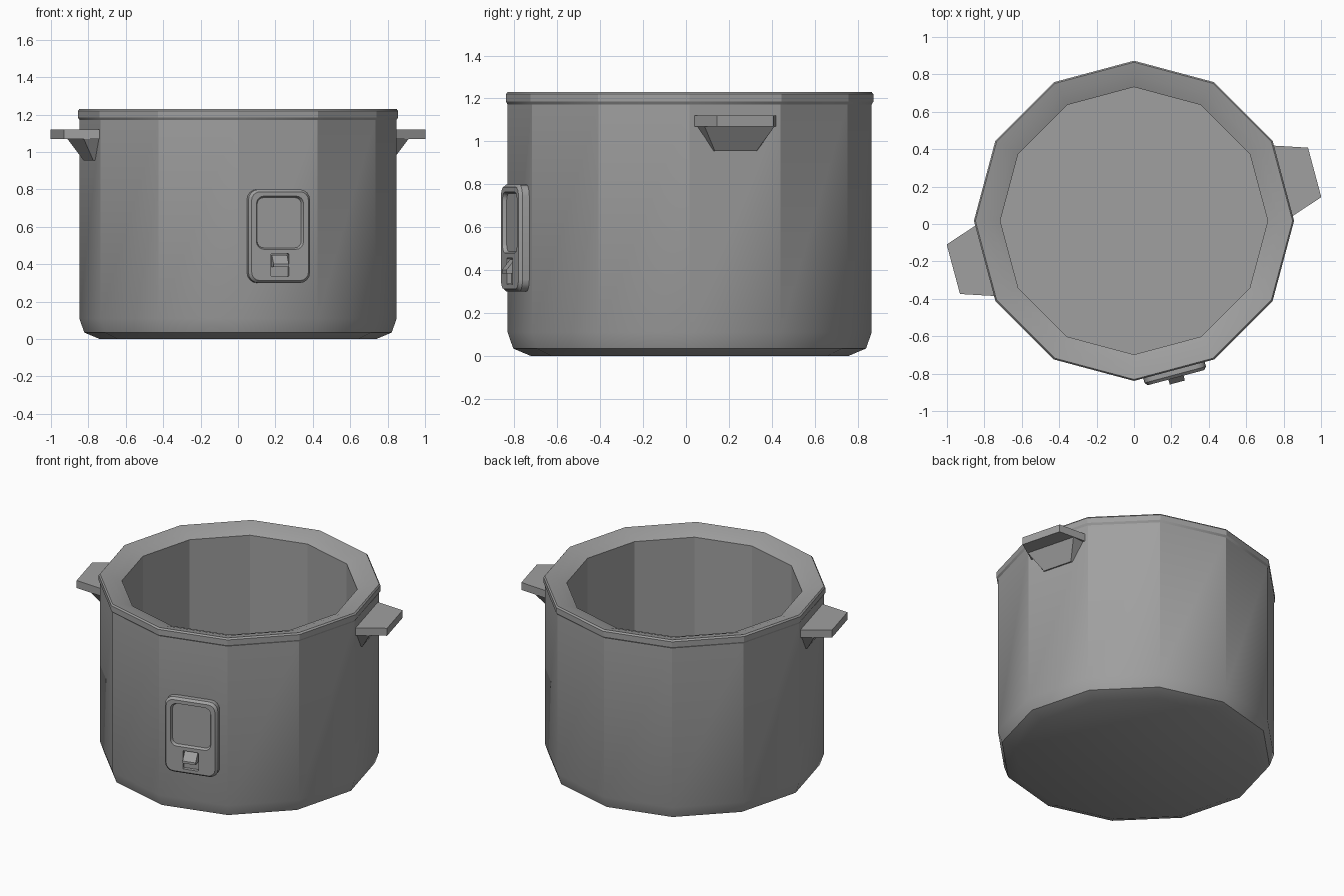
import bpy, bmesh
from math import radians, cos, sin, pi
from mathutils import Vector

cube = bpy.data.objects.get("Cube")
if cube:
    bpy.data.objects.remove(cube, do_unlink=True)

CENTRE_Y = 0.017
GREY = (0.35, 0.35, 0.35, 1)
mat = bpy.data.materials.new("plain grey")
mat.use_nodes = True
mat.diffuse_color = GREY
mat.node_tree.nodes["Principled BSDF"].inputs["Base Color"].default_value = GREY


def loft(name, rings, smooth=29):
    """Skin a stack of equal-length point rings and cap both ends."""
    bm = bmesh.new()
    loops = [[bm.verts.new(p) for p in ring] for ring in rings]
    count = len(loops[0])
    for low, high in zip(loops, loops[1:]):
        for i in range(count):
            j = (i + 1) % count
            bm.faces.new((low[i], low[j], high[j], high[i]))
    bm.faces.new(loops[0])
    bm.faces.new(loops[-1])
    bmesh.ops.recalc_face_normals(bm, faces=bm.faces)
    mesh = bpy.data.meshes.new(name)
    bm.to_mesh(mesh)
    bm.free()
    mesh.materials.append(mat)
    obj = bpy.data.objects.new(name, mesh)
    bpy.context.collection.objects.link(obj)
    select(obj)
    bpy.ops.object.shade_smooth_by_angle(angle=radians(smooth))
    return obj


def select(obj):
    bpy.ops.object.select_all(action="DESELECT")
    obj.select_set(True)
    bpy.context.view_layer.objects.active = obj


def place(angle, t, n, z):
    """Point at sideways offset t and outward distance n on a pot facet."""
    a = radians(angle)
    return Vector((n * cos(a) - t * sin(a), n * sin(a) + t * cos(a) + CENTRE_Y, z))


def rounded(angle, n, half_w, half_h, z, radius, steps=4):
    """Rounded rectangle lying parallel to a facet."""
    pts = []
    for k, (sx, sz) in enumerate(((1, 1), (-1, 1), (-1, -1), (1, -1))):
        for i in range(steps + 1):
            a = (k + i / steps) * pi / 2
            pts.append(place(angle, sx * (half_w - radius) + radius * cos(a), n,
                             z + sz * (half_h - radius) + radius * sin(a)))
    return pts


def cut(target, cutter):
    cutter.hide_render = True
    mod = target.modifiers.new("cut", "BOOLEAN")
    mod.operation = "DIFFERENCE"
    mod.solver = "EXACT"
    mod.object = cutter
    select(target)
    bpy.ops.object.modifier_apply(modifier=mod.name)
    bpy.data.objects.remove(cutter, do_unlink=True)


# Twelve-sided pot: outer wall, rim, sloping lip, inner wall and floor
profile = [(0.74, 0), (0.822, 0.035), (0.848, 0.11), (0.848, 1.172),
           (0.856, 1.185), (0.856, 1.22), (0.848, 1.23), (0.78, 1.215),
           (0.715, 1.19), (0.715, 0.06)]
loft("pot_body", [[place(30 * i, 0, r, z) for i in range(12)] for r, z in profile])

# Handles: tapered grip with a gusset below, on opposite facets
for side, angle in (("left", 15), ("right", 195)):
    grip = [(-0.2, 0.81), (0.2, 0.81), (0.137, 1.0), (-0.137, 1.0)]
    loft(side + "_handle", [[place(angle, t, n, z) for t, n in grip]
                            for z in (1.07, 1.12)])
    rings = []
    for half, half_out, reach, z in ((0.108, 0.1, 0.828, 0.955),
                                     (0.185, 0.17, 0.9, 1.072)):
        outline = ((-half, 0.81), (half, 0.81), (half_out, reach), (-half_out, reach))
        rings.append([place(angle, t, n, z) for t, n in outline])
    loft(side + "_handle_gusset", rings)

# Control panel with recessed display and switch slot
FRONT = -75
panel = loft("control_panel", [
    rounded(FRONT, 0.81, 0.17, 0.25, 0.55, 0.055),
    rounded(FRONT, 0.852, 0.17, 0.25, 0.55, 0.055),
    rounded(FRONT, 0.868, 0.157, 0.237, 0.55, 0.045)])
cut(panel, loft("display_cutter", [
    rounded(FRONT, 0.85, 0.122, 0.134, 0.622, 0.035),
    rounded(FRONT, 0.872, 0.132, 0.144, 0.622, 0.042)]))
cut(panel, loft("switch_cutter", [
    rounded(FRONT, n, 0.05, 0.061, 0.395, 0.004, 1) for n in (0.845, 0.88)]))
select(panel)
bpy.ops.object.shade_smooth_by_angle(angle=radians(29))

# Wedge-shaped switch lever
wedge = [(0.84, 0.45), (0.855, 0.45), (0.895, 0.4), (0.895, 0.385), (0.84, 0.385)]
loft("switch_lever", [[place(FRONT, t, n, z) for n, z in wedge]
                      for t in (-0.042, 0.042)])
